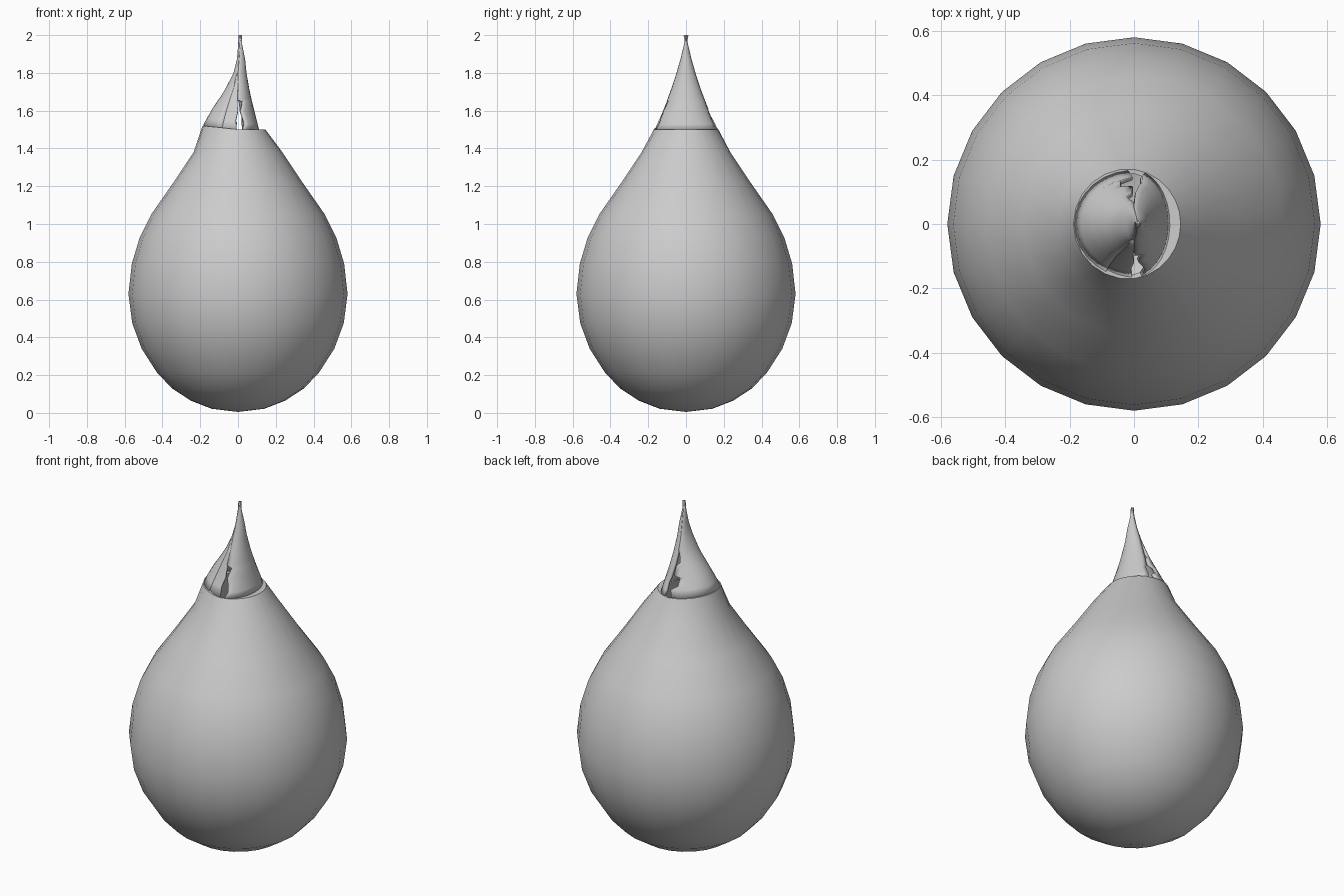
import bpy, bmesh, math

if "Cube" in bpy.data.objects:
    bpy.data.objects.remove(bpy.data.objects["Cube"])

grey = bpy.data.materials.new("plain grey")
grey.diffuse_color = (0.6, 0.6, 0.6, 1)
grey.use_nodes = True
grey.node_tree.nodes["Principled BSDF"].inputs["Base Color"].default_value = grey.diffuse_color


def lerp(table, z):
    """Interpolate every column of a (z, value, ...) table."""
    for a, b in zip(table, table[1:]):
        if z <= b[0]:
            t = max(0, (z - a[0]) / (b[0] - a[0]))
            return [p + (q - p) * t for p, q in zip(a[1:], b[1:])]
    return list(table[-1][1:])


def finish(name, bm, thickness, angle):
    bmesh.ops.remove_doubles(bm, verts=bm.verts[:], dist=0.0003)
    me = bpy.data.meshes.new(name)
    bm.to_mesh(me)
    bm.free()
    me.materials.append(grey)
    ob = bpy.data.objects.new(name, me)
    bpy.context.collection.objects.link(ob)
    bpy.ops.object.select_all(action='DESELECT')
    ob.select_set(True)
    bpy.context.view_layer.objects.active = ob
    bpy.ops.object.shade_smooth_by_angle(angle=math.radians(angle))
    if thickness:
        mod = ob.modifiers.new("shell", 'SOLIDIFY')
        mod.thickness = thickness
        mod.offset = -1
    return ob


def skin(bm, rows, closed=False):
    rows = [[bm.verts.new(p) for p in row] for row in rows]
    for lo, hi in zip(rows, rows[1:]):
        n = len(lo)
        for i in range(n if closed else n - 1):
            j = (i + 1) % n
            bm.faces.new((lo[i], lo[j], hi[j], hi[i]))


# drop body: 24-sided lathe; the rim is wider and higher on the left
profile = [(0.0, 0.005), (0.14, 0.022), (0.25, 0.065), (0.35, 0.13), (0.43, 0.215),
           (0.51, 0.34), (0.56, 0.475), (0.58, 0.63), (0.562, 0.79), (0.52, 0.93),
           (0.46, 1.05), (0.345, 1.215), (0.235, 1.38)]
angles = [math.radians(15 * i) for i in range(24)]
rows = [[(r * math.cos(a), r * math.sin(a), z) for a in angles] for r, z in profile]
rim = []
for a in angles:
    left = max(0, -math.cos(a))
    right = max(0, math.cos(a))
    r = 0.17 + 0.018 * left - 0.025 * right
    rim.append((r * math.cos(a), r * math.sin(a), 1.5 + 0.02 * left))
rows.append(rim)
rows.append([(x * 0.72, y * 0.92, z - 0.002) for x, y, z in rim])
bm = bmesh.new()
skin(bm, rows, True)
finish("drop_body", bm, 0, 40)

# tip shards: z, left reach, right reach, half depth, centre x
tip = [(1.5, 0.185, 0.112, 0.168, 0), (1.6, 0.135, 0.086, 0.122, 0),
       (1.7, 0.075, 0.062, 0.083, 0), (1.8, 0.024, 0.045, 0.05, 0),
       (1.87, 0.012, 0.032, 0.03, 0.006), (1.95, 0.009, 0.012, 0.011, 0.01),
       (2.0, 0.01, 0.01, 0.001, 0.012)]


def shard(name, edges, lift=0.0, thickness=0.014, grow=1.0):
    """Strip of tip shell; edges = (z, start angle, end angle) for each level."""
    rows = []
    for z, start, end in edges:
        left, right, depth, cx = lerp(tip, z)
        row = []
        for i in range(13):
            a = math.radians(start + (end - start) * i / 12)
            c, s = math.cos(a), math.sin(a)
            rx = right if c > 0 else left
            zz = z + lift * max(0, -c) * max(0, (1.7 - z) / 0.2)
            row.append((cx + grow * rx * c, grow * depth * s, zz))
        rows.append(row)
    bm = bmesh.new()
    skin(bm, rows)
    finish(name, bm, thickness, 35)


# right shard with ragged front and back edges
shard("right_shard", [(1.497, -78, 72), (1.53, -70, 76), (1.57, -74, 74), (1.6, -80, 80),
                      (1.65, -70, 84), (1.66, -92, 86), (1.72, -90, 88), (1.8, -90, 90),
                      (1.87, -90, 90), (1.95, -90, 90), (2.0, -90, 90)])
# left shard, jagged along the back
shard("left_shard", [(1.497, 96, 242), (1.54, 92, 242), (1.56, 106, 242), (1.6, 108, 243),
                     (1.61, 92, 243), (1.66, 94, 244), (1.68, 106, 245), (1.72, 100, 248),
                     (1.74, 91, 250), (1.8, 90, 270), (1.87, 90, 270), (1.95, 90, 270),
                     (2.0, 90, 270)], lift=0.025)
# narrow front strip that carries the body surface up into the tip
shard("front_strip", [(1.497, 236, 268), (1.55, 236, 266), (1.6, 236, 270), (1.65, 238, 268),
                      (1.72, 244, 270), (1.8, 255, 272)], grow=0.99)
